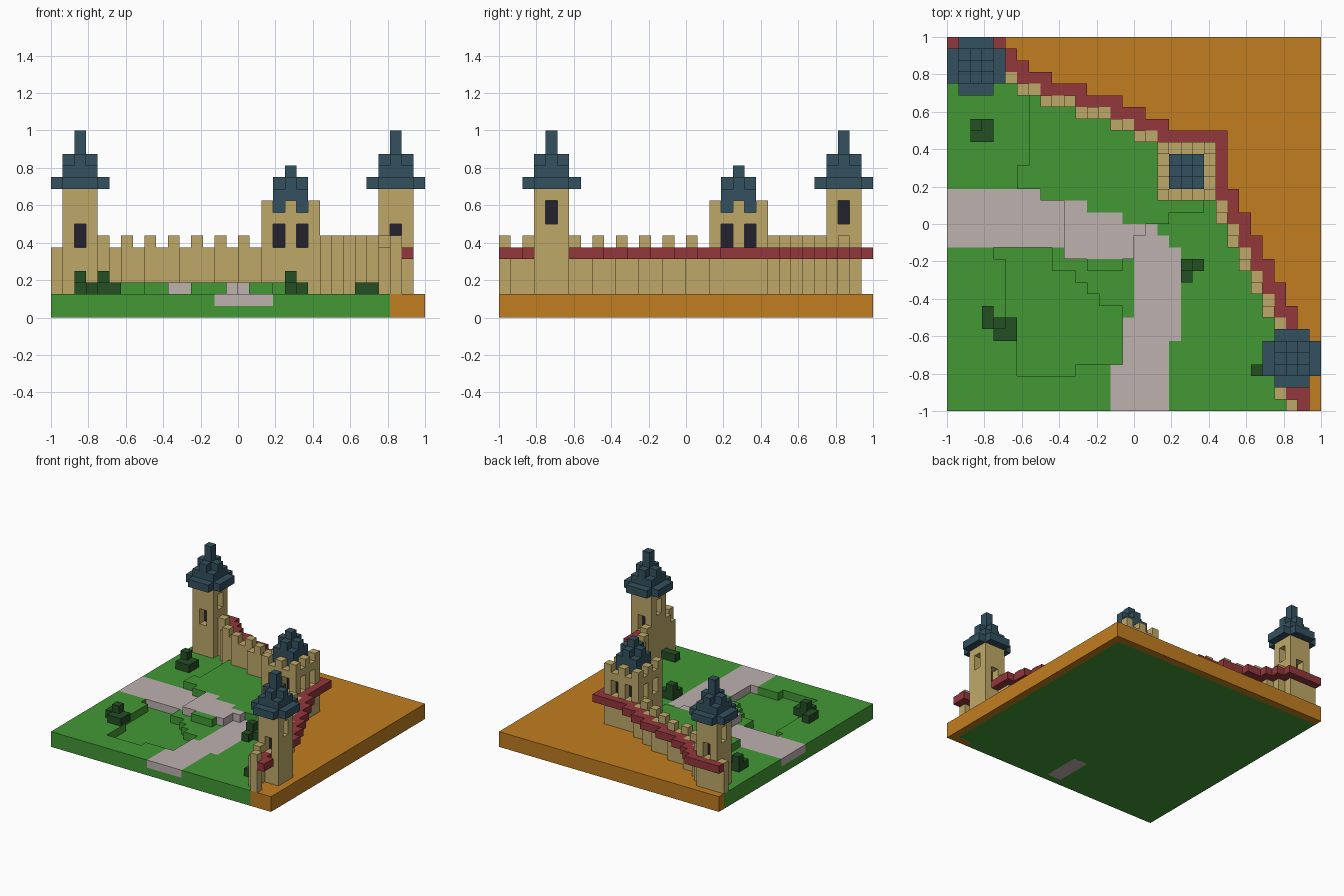
import bpy, bmesh

U = 0.0625  # one block; the plot is 32 x 32 blocks

cube = bpy.data.objects.get("Cube")
if cube:
    bpy.data.objects.remove(cube, do_unlink=True)


def material(name, rgb):
    lin = [((c / 255 + 0.055) / 1.055) ** 2.4 for c in rgb] + [1.0]
    m = bpy.data.materials.new(name)
    m.use_nodes = True
    m.diffuse_color = lin
    bsdf = m.node_tree.nodes["Principled BSDF"]
    bsdf.inputs["Base Color"].default_value = lin
    bsdf.inputs["Roughness"].default_value = 0.9
    return m


GRASS = material("grass_green", (66, 153, 53))
EARTH = material("earth_orange", (193, 125, 32))
STONE = material("sand_stone", (191, 169, 105))
TILE = material("red_tile", (147, 55, 59))
SLATE = material("blue_slate", (51, 81, 95))
GRAVEL = material("pale_gravel", (189, 177, 175))
LEAF = material("dark_leaf", (36, 78, 36))
DARK = material("window_dark", (36, 34, 46))

# Outward direction and the two side directions of each block face
FACES = [((1, 0, 0), (0, 1, 0), (0, 0, 1)), ((-1, 0, 0), (0, 0, 1), (0, 1, 0)),
         ((0, 1, 0), (0, 0, 1), (1, 0, 0)), ((0, -1, 0), (1, 0, 0), (0, 0, 1)),
         ((0, 0, 1), (1, 0, 0), (0, 1, 0)), ((0, 0, -1), (0, 1, 0), (1, 0, 0))]


def cells(boxes):
    """All block positions inside boxes (i0, i1, j0, j1, k0, k1)."""
    return {(i, j, k) for i0, i1, j0, j1, k0, k1 in boxes
            for i in range(i0, i1) for j in range(j0, j1) for k in range(k0, k1)}


def blocks(name, solid, colour):
    """Build the outer skin of a set of blocks; colour is a material or a rule."""
    rule = colour if callable(colour) else (lambda i, j, k: colour)
    bm = bmesh.new()
    mats, verts = [], {}
    for cell in sorted(solid):
        for n, u, v in FACES:
            if tuple(a + b for a, b in zip(cell, n)) in solid:
                continue
            start = [a + max(b, 0) for a, b in zip(cell, n)]
            loop = []
            for s, t in ((0, 0), (1, 0), (1, 1), (0, 1)):
                p = tuple(start[a] + s * u[a] + t * v[a] for a in range(3))
                if p not in verts:
                    verts[p] = bm.verts.new((p[0] * U - 1, p[1] * U - 1, p[2] * U))
                loop.append(verts[p])
            face = bm.faces.new(loop)
            m = rule(*cell)
            if m not in mats:
                mats.append(m)
            face.material_index = mats.index(m)
    mesh = bpy.data.meshes.new(name)
    bm.to_mesh(mesh)
    bm.free()
    for m in mats:
        mesh.materials.append(m)
    obj = bpy.data.objects.new(name, mesh)
    bpy.context.collection.objects.link(obj)
    return obj


def area(rects):
    return {(i, j) for i0, i1, j0, j1 in rects
            for i in range(i0, i1) for j in range(j0, j1)}


# ---- Ground: gravel path, raised lawn, hollow and bare earth outside the wall
path = area([(0, 8, 14, 19), (8, 10, 14, 18), (10, 12, 13, 18), (12, 15, 13, 17),
             (15, 18, 13, 16), (18, 19, 13, 15), (19, 20, 13, 14), (16, 20, 8, 13),
             (15, 20, 6, 8), (15, 19, 4, 6), (14, 19, 0, 4)])
raised = area([(7, 8, 26, 27), (7, 11, 25, 26), (7, 14, 24, 25), (7, 16, 23, 24),
               (7, 18, 21, 23), (6, 18, 19, 21), (8, 18, 18, 19), (12, 22, 17, 18),
               (10, 12, 13, 18), (12, 19, 16, 17), (12, 17, 15, 16),
               (12, 16, 13, 15), (12, 15, 12, 13)])
hollow = area([(4, 9, 13, 14), (5, 9, 12, 13), (5, 11, 11, 12), (5, 12, 10, 11),
               (5, 13, 9, 10), (5, 15, 7, 9), (6, 15, 4, 7), (6, 11, 3, 4)]) - path
EARTH_START = ([29] + [28] * 7 + [27] * 2 + [26] * 2 + [25] * 2 + [24] * 2
               + [23] * 7 + [16, 14, 11, 8, 6, 5, 4, 1, 0])


def ground_colour(i, j, k):
    if k == 0:
        if 15 <= i < 17 and 1 <= j < 6:
            return GRAVEL
        edge = i == 31 or j == 31 or (j == 0 and i >= 29)
        return EARTH if edge else GRASS
    if i >= EARTH_START[j]:
        return EARTH
    return GRAVEL if (i, j) in path else GRASS


ground = set()
for i in range(32):
    for j in range(32):
        height = 1 if (i, j) in hollow else 3 if (i, j) in raised else 2
        ground |= {(i, j, k) for k in range(height)}
blocks("ground", ground, ground_colour)

# ---- Stepped curtain wall: runs along x (i0, i1, j) and along y (i, j0, j1)
RUNS_X = [(4, 5, 29), (5, 6, 28), (6, 8, 27), (8, 11, 26), (11, 14, 25),
          (14, 16, 24), (16, 18, 23)]
RUNS_Y = [(23, 16, 18), (24, 14, 16), (25, 12, 14), (26, 10, 12), (27, 8, 10),
          (28, 6, 8), (28, 1, 3), (29, 0, 1)]
back_wall, back_roof = [(0, 1, 30, 31, 2, 6)], [(0, 5, 31, 32, 5, 6)]
side_wall, side_roof = [], []
for a, b, j in RUNS_X:
    back_wall.append((a, b, j, j + 1, 2, 6))
    back_wall += [(i, i + 1, j, j + 1, 6, 7) for i in range(a, b) if i % 2 == 0]
    back_roof.append((a, b + 1, j + 1, j + 2, 5, 6))
for i, a, b in RUNS_Y:
    side_wall.append((i, i + 1, a, b, 2, 6))
    side_wall += [(i, i + 1, j, j + 1, 6, 7) for j in range(a, b) if j % 2 == 0]
    side_roof.append((i + 1, i + 2, a, b + 1, 5, 6))
corner_roof = [(18, 24, 23, 24, 5, 6), (23, 24, 18, 24, 5, 6)]
tower_space = cells([(28, 31, 3, 6, 2, 11), (18, 23, 18, 23, 2, 9)])
blocks("back_wall", cells(back_wall), STONE)
blocks("side_wall", cells(side_wall), STONE)
blocks("wall_roof", cells(back_roof + side_roof + corner_roof) - tower_space, TILE)


# ---- Two tall towers with recessed windows and stepped pointed roofs
def tall_tower(name, a, b):
    c, d = a + 1, b + 1  # middle column
    windows = cells([(c, c + 1, b, b + 1, 6, 8), (c, c + 1, b + 2, b + 3, 6, 8),
                     (a, a + 1, d, d + 1, 8, 10), (a + 2, a + 3, d, d + 1, 8, 10)])
    body = cells([(a, a + 3, b, b + 3, 2, 11)]) - windows
    blocks(name + "_body", body,
           lambda i, j, k: DARK if (i, j) == (c, d) and k < 10 else STONE)
    roof = [(a - 1, a + 4, b, b + 3, 11, 12), (a, a + 3, b - 1, b + 4, 11, 12),
            (a, a + 3, b, b + 3, 12, 13), (a, a + 3, d, d + 1, 13, 14),
            (c, c + 1, b, b + 3, 13, 14), (c, c + 1, d, d + 1, 14, 16)]
    blocks(name + "_roof", cells(roof), SLATE)


tall_tower("right_tower", 1, 28)
tall_tower("left_tower", 28, 3)

# ---- Wide corner tower with battlements and a small roof
keep = cells([(18, 23, 18, 23, 2, 9)])
for i in (18, 20, 22):
    for j in (18, 20, 22):
        if (i, j) != (20, 20):
            keep.add((i, j, 9))
for w in (19, 21):
    for side in (18, 22):
        keep -= cells([(w, w + 1, side, side + 1, 6, 8),
                       (side, side + 1, w, w + 1, 6, 8)])
blocks("corner_tower_body", keep,
       lambda i, j, k: DARK if 19 <= i < 22 and 19 <= j < 22 and k < 8 else STONE)
blocks("corner_tower_roof",
       cells([(19, 22, 19, 22, 9, 11), (19, 22, 20, 21, 11, 12),
              (20, 21, 19, 22, 11, 12), (20, 21, 20, 21, 12, 13)]), SLATE)

# ---- Bushes
BUSHES = {"bush_back": [(2, 4, 23, 25, 2, 3), (2, 3, 24, 25, 3, 4)],
          "bush_front": [(3, 4, 7, 9, 2, 3), (4, 6, 6, 8, 2, 3), (4, 5, 7, 8, 3, 4)],
          "bush_middle": [(20, 22, 12, 13, 2, 3), (20, 21, 11, 12, 2, 3),
                          (20, 21, 12, 13, 3, 4)],
          "bush_tower": [(26, 28, 3, 4, 2, 3)]}
for bush, boxes in BUSHES.items():
    blocks(bush, cells(boxes), LEAF)
